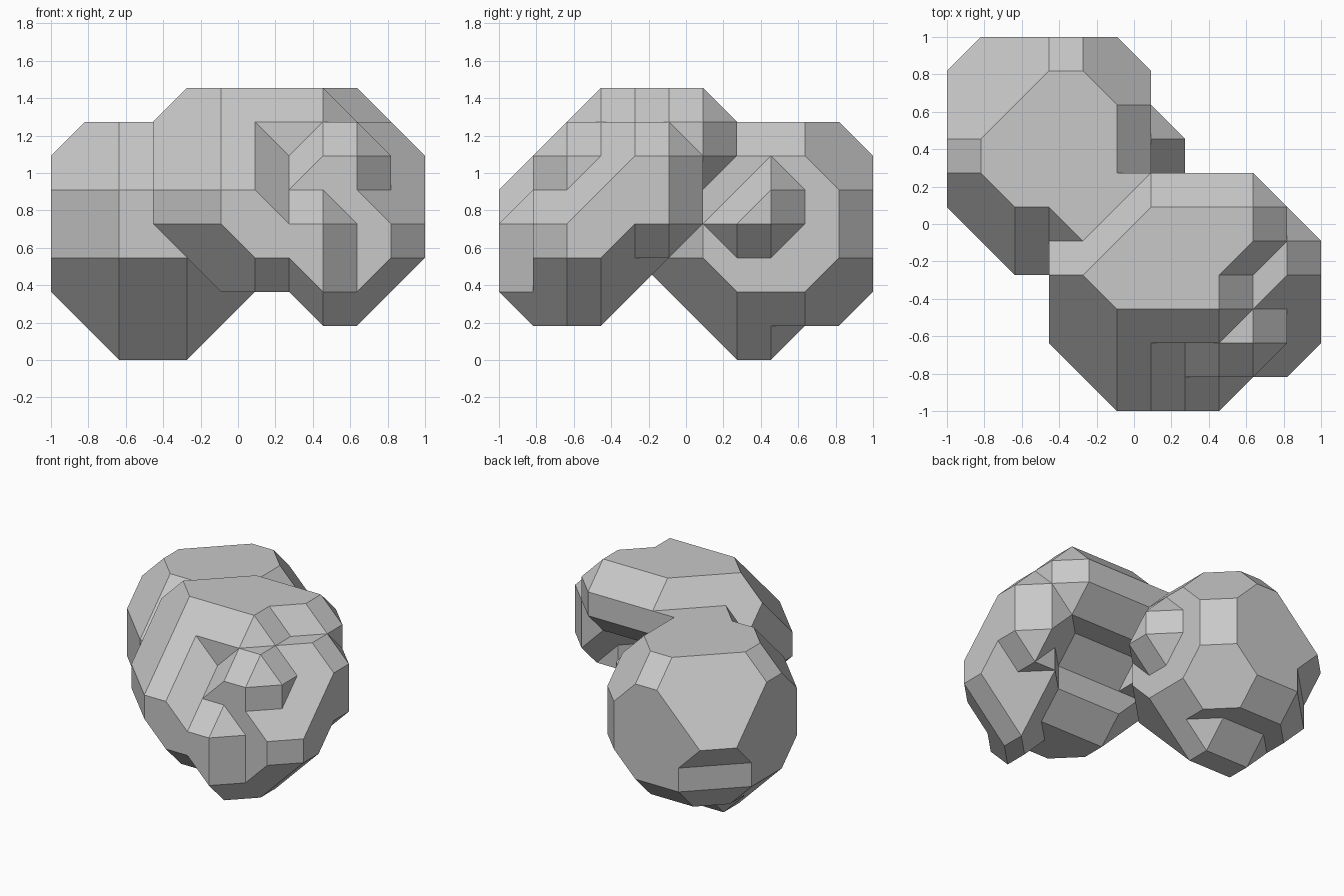
import bpy
import bmesh
import math
from itertools import product, combinations
from mathutils import Vector

cube = bpy.data.objects.get("Cube")
if cube:
    bpy.data.objects.remove(cube, do_unlink=True)

SIZE = (11, 11, 8)
STEP = 2 / 11


def back_lobe(x, y, z):
    # faceted ball
    ball = (0 <= x <= 6 and 4 <= y <= 11 and 0 <= z <= 7
            and 2 <= x + z <= 12 and -6 <= x - z <= 4
            and 7 <= y + z <= 17 and -1 <= y - z <= 9
            and 6 <= x + y <= 16 and -10 <= x - y <= 0
            and 9 <= x + y + z <= 21 and z - x - y <= -1
            and y + z - x <= 14 and y - x - z <= 7
            and x - y + z <= 5 and x - y - z <= -3 and x + y - z <= 13)
    # undercut at the lower rear
    undercut = (z == 0 and y > 8) or (z <= 3 and y - x > 9)
    # small side nub
    nub = (x, y, z) in {(7, 7, 4), (7, 8, 4), (7, 8, 5)}
    return (ball and not undercut) or nub


def front_lobe(x, y, z):
    # faceted ball
    ball = (3 <= x <= 11 and 0 <= y <= 7 and 1 <= z <= 8
            and 7 <= x + z <= 17 and -4 <= x - z <= 8
            and 2 <= y + z <= 14 and -5 <= y - z <= 2
            and 5 <= x + y <= 16 and -2 <= x - y <= 9
            and 9 <= x + y + z <= 23 and z - x - y <= 0
            and y + z - x <= 8 and y - x - z <= -3
            and x - y + z <= 13 and x - y - z <= 6 and x + y - z <= 12)
    # underside hollow and small foot
    hollow = ((x <= 7 and (z < 2 or y + z < 3))
              or (z == 1 and y > 3)
              or (y == 7 and z < 6)
              or (x <= 8 and (y - z > 1 or (y >= 5 and z <= 4))))
    # groove curling round the front, and single chips
    chips = {(7, 1, 6), (7, 0, 5), (8, 0, 5), (9, 0, 3), (9, 0, 4),
             (9, 4, 8), (10, 4, 2)}
    # front nub
    nub = (x, y, z) in {(9, 1, 6), (10, 2, 6), (9, 2, 7)}
    return (ball and not hollow and (x, y, z) not in chips) or nub


def neighbours(p):
    for axis, d in product(range(3), (-1, 1)):
        yield tuple(c + d * (i == axis) for i, c in enumerate(p))


def core(lobe):
    # points whose six neighbours all lie in the lobe
    return {p for p in product(*(range(n + 1) for n in SIZE))
            if lobe(*p) and all(lobe(*q) for q in neighbours(p))}


inside = core(back_lobe) | core(front_lobe)


def clusters(corners):
    # groups of core corners joined along cell edges, grown by one step
    left = {q for q in corners if q in inside}
    while left:
        group, queue = set(), [left.pop()]
        while queue:
            p = queue.pop()
            group.add(p)
            for q in neighbours(p):
                if q in left:
                    left.remove(q)
                    queue.append(q)
        grown = {q for p in group for q in neighbours(p) if q in corners}
        yield [Vector(q) for q in sorted(group | grown)]


def ordered(points, normal):
    # sort coplanar points counter-clockwise about the normal
    centre = sum(points, Vector()) / len(points)
    u = (points[0] - centre).normalized()
    v = normal.normalized().cross(u)
    return sorted(points, key=lambda p: math.atan2((p - centre).dot(v),
                                                   (p - centre).dot(u)))


def hull_faces(points):
    # one polygon for each supporting plane of a small point set
    seen = set()
    for a, b, c in combinations(points, 3):
        n = (b - a).cross(c - a)
        side = [n.dot(p - a) for p in points]
        if n.length < 0.5 or (max(side) > 0.1 and min(side) < -0.1):
            continue
        if max(side) > 0.1:
            n = -n
        flat = [p for p, s in zip(points, side) if abs(s) < 0.1]
        key = frozenset(tuple(p) for p in flat)
        if key not in seen:
            seen.add(key)
            yield ordered(flat, n)


# collect the skin; pieces shared by two filled cells cancel out
skin = {}
for cell in product(*(range(n) for n in SIZE)):
    corners = set(product(*((c, c + 1) for c in cell)))
    for points in clusters(corners):
        for poly in hull_faces(points):
            walls = [i for i in range(3) if len({p[i] for p in poly}) == 1]
            if not walls:
                skin[frozenset(tuple(p) for p in poly)] = poly
                continue
            mid = Vector(c + 0.5 for c in cell)
            mid[walls[0]] = poly[0][walls[0]]
            for a, b in zip(poly, poly[1:] + poly[:1]):
                if (a - b).length < 1.1:
                    key = frozenset(tuple(p) for p in (a, b, mid))
                    if skin.pop(key, None) is None:
                        skin[key] = [a, b, mid]

# join the lobes into one faceted mesh
bm = bmesh.new()
verts = {}
for poly in skin.values():
    for p in poly:
        if tuple(p) not in verts:
            verts[tuple(p)] = bm.verts.new(p * STEP - Vector((1, 1, 0)))
    bm.faces.new([verts[tuple(p)] for p in poly])

bmesh.ops.dissolve_limit(bm, angle_limit=0.02, verts=bm.verts[:],
                         edges=bm.edges[:])

mesh = bpy.data.meshes.new("twin_boulder")
bm.to_mesh(mesh)
bm.free()
boulder = bpy.data.objects.new("twin_boulder", mesh)
bpy.context.scene.collection.objects.link(boulder)

# plain grey stone
stone = bpy.data.materials.new("stone_grey")
stone.use_nodes = True
grey = (0.58, 0.58, 0.58, 1)
stone.diffuse_color = grey
stone.node_tree.nodes["Principled BSDF"].inputs["Base Color"].default_value = grey
mesh.materials.append(stone)
